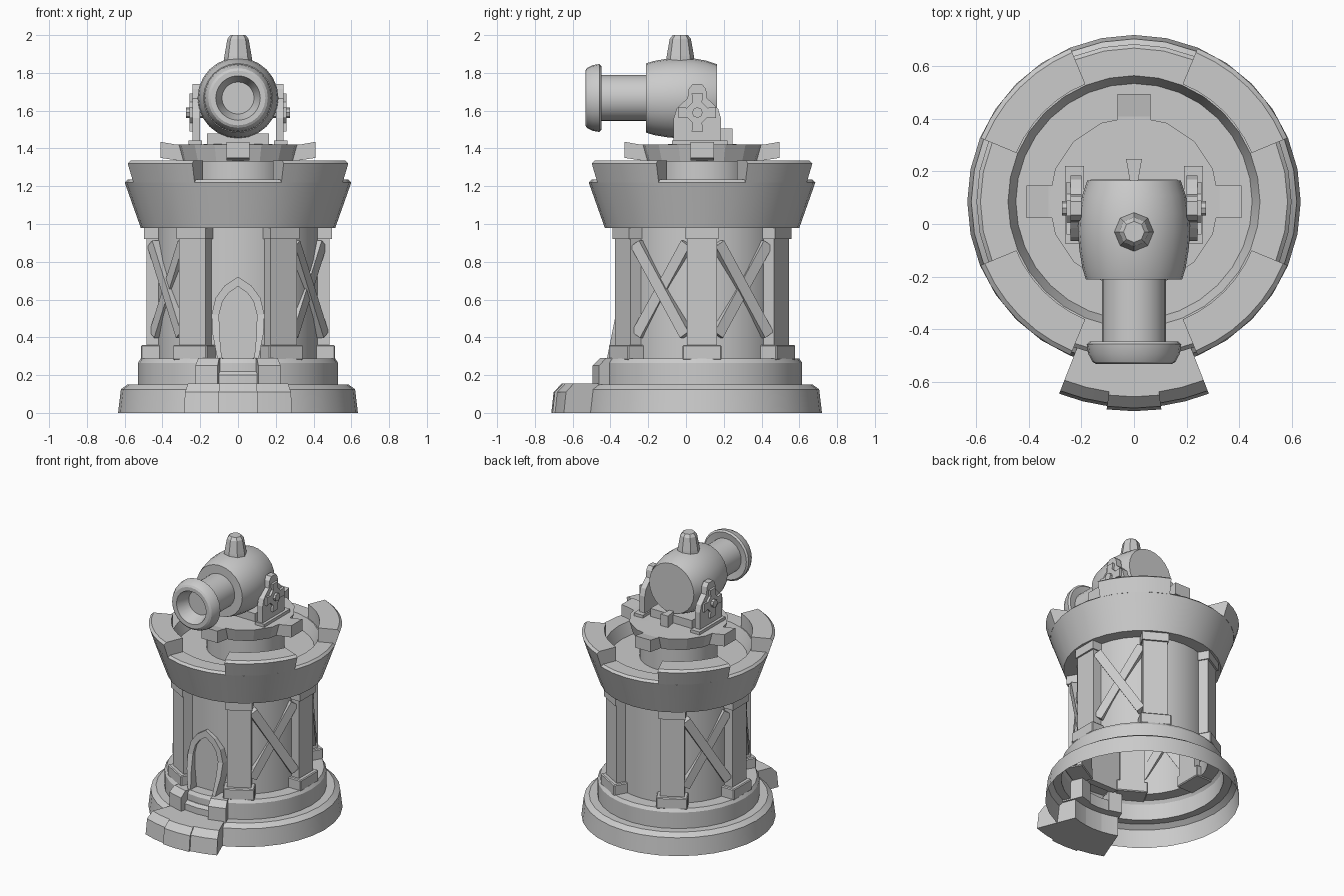
import bpy, bmesh, math
from mathutils import Matrix, Vector

if "Cube" in bpy.data.objects:
    bpy.data.objects.remove(bpy.data.objects["Cube"])

CY = 0.085  # tower axis position in y
stone = bpy.data.materials.new("grey stone")
stone.diffuse_color = (0.6, 0.6, 0.6, 1)
stone.use_nodes = True
stone.node_tree.nodes["Principled BSDF"].inputs["Base Color"].default_value = stone.diffuse_color
CENTRE = Matrix.Translation((0, CY, 0))


def finish(name, bm, matrix=CENTRE, smooth=True, fix=True):
    bmesh.ops.remove_doubles(bm, verts=bm.verts, dist=0.0002)
    if fix:
        bmesh.ops.recalc_face_normals(bm, faces=bm.faces)
    bm.transform(matrix)
    me = bpy.data.meshes.new(name)
    bm.to_mesh(me)
    bm.free()
    me.materials.append(stone)
    ob = bpy.data.objects.new(name, me)
    bpy.context.collection.objects.link(ob)
    if smooth:
        bpy.ops.object.select_all(action='DESELECT')
        ob.select_set(True)
        bpy.context.view_layer.objects.active = ob
        bpy.ops.object.shade_smooth_by_angle(angle=math.radians(30))
    return ob


def lathe(name, profile, n=32, matrix=CENTRE, smooth=True):
    """Revolve an open (radius, z) profile about z."""
    bm = bmesh.new()
    rings = [[bm.verts.new((r * math.cos(i * math.tau / n), r * math.sin(i * math.tau / n), z))
              for i in range(n)] for r, z in profile]
    for a, b in zip(rings, rings[1:]):
        for i in range(n):
            j = (i + 1) % n
            bm.faces.new((a[i], a[j], b[j], b[i]))
    return finish(name, bm, matrix, smooth, fix=False)


def sector(name, profile, a0, a1, n=6):
    """Sweep a closed (radius, z) profile between two angles, capped at both ends."""
    bm = bmesh.new()
    rings = []
    for i in range(n + 1):
        a = math.radians(a0 + (a1 - a0) * i / n)
        rings.append([bm.verts.new((r * math.cos(a), r * math.sin(a), z)) for r, z in profile])
    m = len(profile)
    for a, b in zip(rings, rings[1:]):
        for k in range(m):
            bm.faces.new((a[k], a[(k + 1) % m], b[(k + 1) % m], b[k]))
    bm.faces.new(rings[0])
    bm.faces.new(rings[-1])
    return finish(name, bm)


def prism(name, outline, d0, d1, matrix, smooth=False):
    """Extrude a 2D outline (local x, y) from local z = d0 to d1."""
    bm = bmesh.new()
    lo = [bm.verts.new((x, y, d0)) for x, y in outline]
    hi = [bm.verts.new((x, y, d1)) for x, y in outline]
    m = len(outline)
    bm.faces.new(lo)
    bm.faces.new(hi)
    for i in range(m):
        bm.faces.new((lo[i], lo[(i + 1) % m], hi[(i + 1) % m], hi[i]))
    return finish(name, bm, matrix, smooth)


def box(name, lo, hi, matrix=Matrix(), bevel=0):
    bm = bmesh.new()
    bmesh.ops.create_cube(bm, size=1)
    for v in bm.verts:
        v.co = Vector([(lo[i] + hi[i]) / 2 + v.co[i] * (hi[i] - lo[i]) for i in range(3)])
    if bevel:
        bmesh.ops.bevel(bm, geom=bm.edges[:], offset=bevel, segments=1, affect='EDGES')
    return finish(name, bm, matrix, smooth=False)


def around(deg):
    return CENTRE @ Matrix.Rotation(math.radians(deg), 4, 'Z')


# Stepped base and tower wall, open underneath
lathe("tower_wall", [(.635, 0), (.62, .125), (.585, .15), (.53, .15), (.53, .265),
                     (.515, .287), (.43, .287), (.43, .98)])

# Flared parapet with its sunken floor, and four merlons
lathe("parapet", [(.43, .98), (.515, .98), (.6, 1.22), (.585, 1.235), (.48, 1.235),
                  (.45, 1.15), (0, 1.15)])
for a in (45, 135, 225, 315):
    sector("merlon", [(.485, 1.22), (.6, 1.22), (.632, 1.32), (.615, 1.335), (.485, 1.335)],
           a - 22.5, a + 22.5)

# Six pillars with foot and cap
for a in range(0, 360, 60):
    m = around(a)
    box("pillar", (.38, -.08, .3), (.485, .08, .97), m)
    box("pillar_foot", (.38, -.103, .28), (.513, .103, .36), m, .006)
    box("pillar_cap", (.38, -.088, .92), (.497, .088, .985), m)

# Crossed planks on the four side bays
for a in (-30, 30, 150, 210):
    for s in (-1, 1):
        tilt = Matrix.Translation((0, 0, .655)) @ Matrix.Rotation(s * math.radians(32), 4, 'X')
        box("cross_plank", (.405, -.03, -.285), (.446 + .006 * s, .03, .285), around(a) @ tilt)

# Pointed door frame that leans out at the foot
half_out = [(.108, .28), (.135, .42), (.14, .52), (.118, .61), (.07, .675)]
half_in = [(.085, .28), (.098, .42), (.1, .52), (.082, .59), (.05, .635)]


def arch(half, top):
    return half + [(0, top)] + [(-x, z) for x, z in reversed(half)]


def front_y(z):
    return -.37 - max(0, .53 - z) * .2


bm = bmesh.new()
rows = []
for o, i in zip(arch(half_out, .72), arch(half_in, .67)):
    rows.append([bm.verts.new(p) for p in (
        (o[0], -.3, o[1]), (o[0], front_y(o[1]), o[1]),
        (i[0], front_y(i[1]), i[1]), (i[0], -.3, i[1]))])
for a, b in zip(rows, rows[1:]):
    for k in range(4):
        bm.faces.new((a[k], a[(k + 1) % 4], b[(k + 1) % 4], b[k]))
bm.faces.new(rows[0])
bm.faces.new(rows[-1])
finish("door_frame", bm, Matrix(), smooth=False)
UPRIGHT = Matrix.Rotation(math.pi / 2, 4, 'X')  # local z becomes -y
prism("door_panel", arch(half_in, .67), .3, .35, UPRIGHT)

# Fan-shaped lower step in three stones, upper step and side blocks
for a, w, r in ((-90, 7.5, .798), (-104.4, 6.9, .785), (-75.6, 6.9, .785)):
    sector("lower_step", [(.5, 0), (r, 0), (r - .012, .11), (r - .055, .155), (.5, .155)],
           a - w, a + w, 2)
sector("upper_step", [(.45, .14), (.555, .14), (.555, .2), (.535, .22), (.45, .22)], -101, -79, 2)
for a in (-106.5, -73.5):
    sector("step_block", [(.44, .14), (.59, .14), (.59, .25), (.55, .29), (.44, .29)],
           a - 6, a + 6, 1)

# Turntable drum and platform with four lugs
lathe("turntable_drum", [(.255, 1.14), (.255, 1.36)])
lathe("turntable", [(0, 1.33), (.3, 1.33), (.325, 1.42), (0, 1.425)], 16, smooth=False)
for a in range(0, 360, 90):
    m = around(a) @ Matrix.Rotation(math.pi / 2, 4, 'X')
    prism("turntable_lug", [(.2, 1.335), (.31, 1.335), (.41, 1.35), (.41, 1.435),
                            (.325, 1.42), (.2, 1.42)], -.062, .062, m)
box("gun_bed", (-.165, -.04, 1.41), (.165, .17, 1.48))
prism("rear_stop", [(-.015, .16), (.015, .16), (.03, .247), (-.03, .247)], 1.42, 1.505, Matrix())

# Gun barrel with flared muzzle and bore, lying along -y
AIM = Matrix.Translation((0, 0, 1.667)) @ UPRIGHT
lathe("gun_breech", [(0, -.165), (.178, -.165), (.197, -.11), (.21, -.04), (.214, .03),
                     (.208, .1), (.196, .17), (.183, .212), (0, .212)], 24, AIM)
lathe("gun_barrel", [(.122, .2), (.122, .455), (.168, .448), (.18, .458), (.174, .495),
                     (.158, .525), (.145, .533), (.118, .533), (.085, .44), (0, .44)], 24, AIM)
lathe("gun_vent", [(.078, 1.84), (.072, 1.89), (.056, 1.98), (.04, 2.0), (0, 2.0)], 8,
      Matrix.Translation((0, -.03, 0)), smooth=False)

# Side brackets with feet, cross plates and hubs
half = [(.125, 1.43), (.125, 1.56), (.11, 1.61), (.075, 1.645), (.052, 1.665), (.046, 1.715)]
bracket = half + [(.025, 1.74)] + [(-y, z) for y, z in reversed(half + [(.025, 1.74)])]
cross = []
for k in range(4):  # one arm per quarter turn
    c, s = math.cos(k * math.pi / 2), math.sin(k * math.pi / 2)
    for x, y in ((.055, -.025), (.1, -.03), (.1, .03), (.055, .025)):
        cross.append((x * c - y * s, x * s + y * c))
hub = [(.028 * math.cos(i * math.tau / 8), .028 * math.sin(i * math.tau / 8)) for i in range(8)]
for s in (-1, 1):
    # local x -> y, local y -> z, local z -> outward x
    side = Matrix(((0, 0, s, 0), (1, 0, 0, .06), (0, 1, 0, 0), (0, 0, 0, 1)))
    prism("bracket", bracket, .2, .242, side)
    prism("bracket_foot", [(-.135, 1.42), (.16, 1.42), (.16, 1.442), (-.135, 1.442)],
          .19, .262, side)
    mid = side @ Matrix.Translation((0, 1.59, 0))
    prism("cross_plate", cross, .23, .258, mid)
    prism("trunnion_hub", hub, .15, .275, mid)
